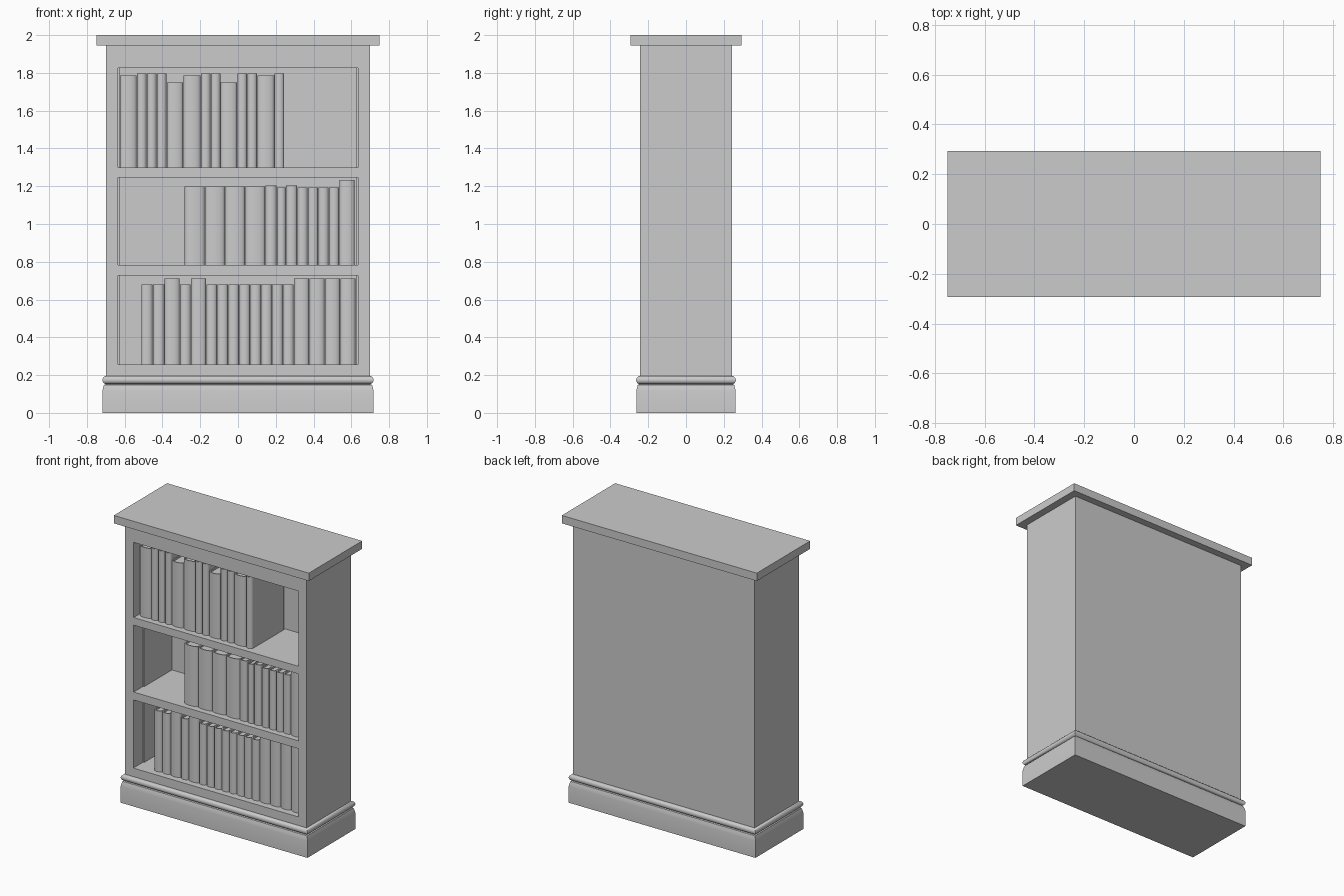
import bpy, bmesh, math

if "Cube" in bpy.data.objects:
    bpy.data.objects.remove(bpy.data.objects["Cube"])


def add_mesh(name, bm, smooth=False):
    bmesh.ops.recalc_face_normals(bm, faces=bm.faces)
    me = bpy.data.meshes.new(name)
    bm.to_mesh(me)
    bm.free()
    ob = bpy.data.objects.new(name, me)
    bpy.context.collection.objects.link(ob)
    if smooth:
        bpy.ops.object.select_all(action='DESELECT')
        bpy.context.view_layer.objects.active = ob
        ob.select_set(True)
        bpy.ops.object.shade_smooth_by_angle(angle=math.radians(40))
    return ob


def loft(bm, rings):
    """Skin a stack of matching closed rings and cap both ends."""
    vs = [[bm.verts.new(p) for p in r] for r in rings]
    n = len(vs[0])
    for a, b in zip(vs, vs[1:]):
        for i in range(n):
            j = (i + 1) % n
            bm.faces.new((a[i], a[j], b[j], b[i]))
    bm.faces.new(vs[0][::-1])
    bm.faces.new(vs[-1])


def prism(bm, outline, z0, z1):
    loft(bm, [[(x, y, z) for x, y in outline] for z in (z0, z1)])


def box(name, x0, x1, y0, y1, z0, z1):
    bm = bmesh.new()
    prism(bm, [(x0, y0), (x1, y0), (x1, y1), (x0, y1)], z0, z1)
    return add_mesh(name, bm)


def moulding(name, profile):
    """Rectangular moulding round the case; profile = (outset, z) pairs."""
    bm = bmesh.new()
    loft(bm, [[(sx * (W + o), sy * (D + o), z)
               for sx, sy in ((-1, -1), (1, -1), (1, 1), (-1, 1))]
              for o, z in profile])
    return add_mesh(name, bm, True)


W, D = 0.698, 0.243            # half width and depth of the case
OPEN, WALL = 0.635, 0.627      # half width of front opening and interior
FRAME_Y, BACK_Y = -0.135, 0.17
FLOOR, CEIL, TOP = 0.255, 1.825, 1.945

# Plinth and rounded bead
moulding("plinth", [(0.02, 0), (0.02, 0.115), (0.017, 0.13), (0.012, 0.148), (0.004, 0.152)])
R = 0.022
moulding("base_bead", [(-0.001 + R * math.sin(a), 0.174 - R * math.cos(a))
                       for a in [math.pi * i / 10 for i in range(11)]])
bpy.data.objects["base_bead"].scale = ((W + 0.02) / (W + 0.021), 1, 1)

# Case: stiles, sides, rails, back
for s, side in ((-1, "left"), (1, "right")):
    box(side + "_stile", *sorted((s * OPEN, s * W)), -D, FRAME_Y, 0.15, TOP)
    box(side + "_side", *sorted((s * WALL, s * W)), FRAME_Y, D, 0.15, TOP)
box("back_panel", -WALL, WALL, BACK_Y, D, 0.15, TOP)
box("bottom_board", -OPEN, OPEN, -D, BACK_Y, 0.15, FLOOR)
box("top_rail", -OPEN, OPEN, -D, BACK_Y, CEIL, TOP)
box("top_slab", -0.75, 0.75, -0.293, 0.293, TOP, 2.0)

# Shelves
SHELVES = [FLOOR, 0.782, 1.3]
for name, z, t in (("lower_shelf", SHELVES[1], 0.055), ("upper_shelf", SHELVES[2], 0.053)):
    box(name, -OPEN, OPEN, -D + 0.004, BACK_Y, z - t, z)


# Books: U-shaped cover with rounded spine, pages set slightly lower
def book(name, x, w, z, h):
    y0, y1, t, rise, n = -0.182, 0.158, 0.006, 0.018, 8
    a, b = x + 0.001, x + w - 0.001

    def arc(l, r, y, k):
        return [(l + (r - l) * (1 - math.cos(math.pi * i / n)) / 2,
                 y - k * math.sin(math.pi * i / n)) for i in range(n + 1)]
    bm = bmesh.new()
    outer = arc(a, b, y0, rise)
    inner = arc(a + t, b - t, y0 + t, rise)
    prism(bm, [(a, y1)] + outer + [(b, y1), (b - t, y1)] + inner[::-1] + [(a + t, y1)], z, z + h)
    prism(bm, inner + [(b - t, y1 - 0.008), (a + t, y1 - 0.008)], z + 0.004, z + h - 0.012)
    add_mesh(name, bm, True)


# Each row: shelf height, left end, list of (width, height)
A, B, C = (0.0915, 0.487), (0.0525, 0.497), (0.089, 0.45)
P, Q = (0.058, 0.424), (0.0815, 0.456)
E, F = (0.107, 0.417), (0.0555, 0.412)
G = (0.06, 0.422)
rows = {
    "upper": (SHELVES[2], -0.627, [A, B, B, B, C, A, B, B, C, B, B, A, B]),
    "middle": (SHELVES[1], -0.283, [E] * 4 + [G, (0.049, 0.412), G] + [F] * 4 + [(0.082, 0.452)]),
    "bottom": (SHELVES[0], -0.513, [(0.062, 0.424)] * 2 + [Q, P, Q] + [P] * 8 + [Q] * 4),
}
for row, (z, x, books) in rows.items():
    for i, (w, h) in enumerate(books):
        book(f"{row}_book_{i + 1}", x, w, z, h)
        x += w
